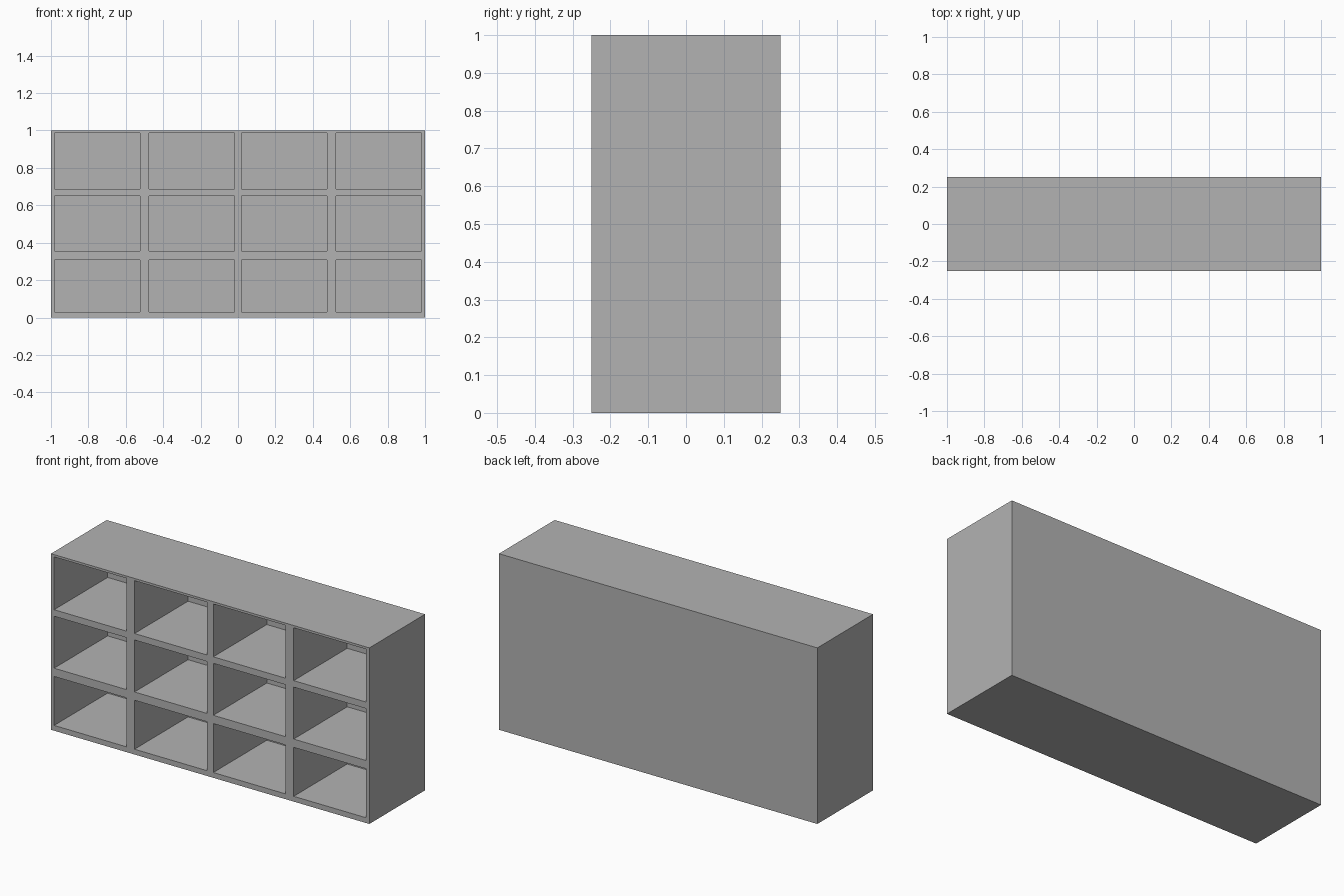
import bpy
import bmesh

cube = bpy.data.objects.get("Cube")
if cube:
    bpy.data.objects.remove(cube, do_unlink=True)

FRONT, BACK, CELL_BACK = -0.25, 0.25, 0.23
columns = [(-0.98, -0.525), (-0.475, -0.02), (0.02, 0.475), (0.525, 0.98)]
rows = [(0.03, 0.308), (0.355, 0.65), (0.687, 0.987)]

grey = bpy.data.materials.new("cabinet grey")
grey.use_nodes = True
colour = (0.45, 0.45, 0.45, 1)
grey.diffuse_color = colour
grey.node_tree.nodes["Principled BSDF"].inputs["Base Color"].default_value = colour

# Front face divided into rails, posts and compartment openings
xs = [-1] + [x for pair in columns for x in pair] + [1]
zs = [0] + [z for pair in rows for z in pair] + [1]
bm = bmesh.new()
grid = [[bm.verts.new((x, FRONT, z)) for x in xs] for z in zs]
openings = []
for j in range(len(zs) - 1):
    for i in range(len(xs) - 1):
        face = bm.faces.new((grid[j][i], grid[j][i + 1],
                             grid[j + 1][i + 1], grid[j + 1][i]))
        if i % 2 and j % 2:
            openings.append(face)

# Outer walls and closed back
rim = [e for e in bm.edges if e.is_boundary]
walls = bmesh.ops.extrude_edge_only(bm, edges=rim)["geom"]
for v in walls:
    if isinstance(v, bmesh.types.BMVert):
        v.co.y = BACK
bmesh.ops.holes_fill(bm, edges=[e for e in bm.edges if e.is_boundary], sides=0)

# Compartments pushed in to the back panel
pushed = bmesh.ops.extrude_discrete_faces(bm, faces=openings)["faces"]
for face in pushed:
    for v in face.verts:
        v.co.y = CELL_BACK

# Merge flat strips, then orient the surface outwards
bmesh.ops.dissolve_limit(bm, angle_limit=0.01, verts=bm.verts[:], edges=bm.edges[:])
bmesh.ops.recalc_face_normals(bm, faces=bm.faces[:])

mesh = bpy.data.meshes.new("cubby_cabinet")
bm.to_mesh(mesh)
bm.free()
mesh.materials.append(grey)
cabinet = bpy.data.objects.new("cubby_cabinet", mesh)
bpy.context.collection.objects.link(cabinet)
